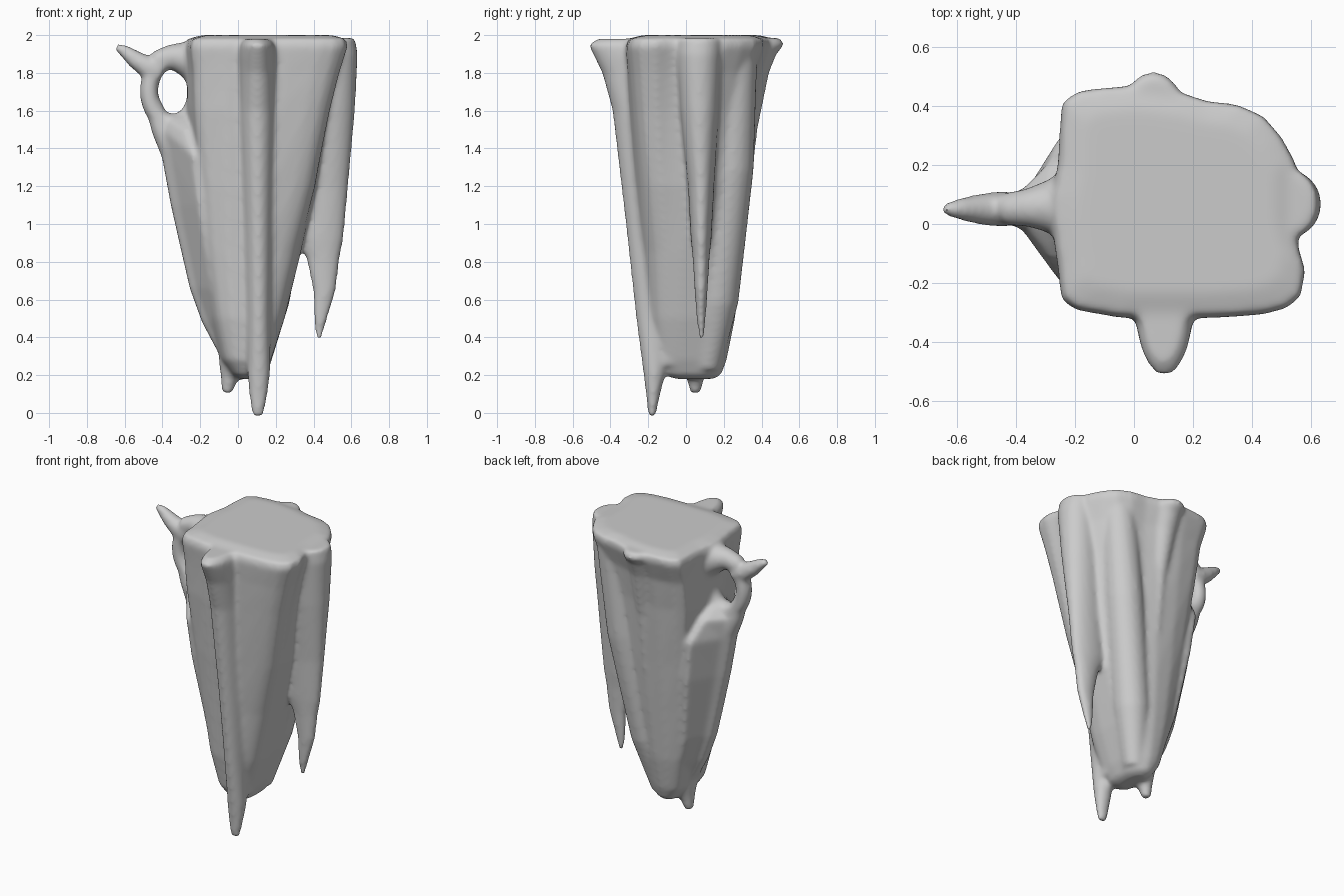
import bpy, bmesh, math
from mathutils import Vector

cube = bpy.data.objects.get("Cube")
if cube:
    bpy.data.objects.remove(cube, do_unlink=True)

stone = bpy.data.materials.new("pale_grey_stone")
stone.use_nodes = True
GREY = (0.6, 0.6, 0.6, 1)
stone.diffuse_color = GREY
stone.node_tree.nodes["Principled BSDF"].inputs["Base Color"].default_value = GREY

TAU = math.tau
parts = []


def loft(name, rings, closed=False):
    """Skin a list of equally long point rings; closed joins the last to the first."""
    bm = bmesh.new()
    loops = [[bm.verts.new(p) for p in ring] for ring in rings]
    n = len(loops[0])
    nexts = loops[1:] + loops[:1] if closed else loops[1:]
    for a, b in zip(loops, nexts):
        for i in range(n):
            j = (i + 1) % n
            bm.faces.new((a[i], a[j], b[j], b[i]))
    if not closed:
        bm.faces.new(loops[0][::-1])
        bm.faces.new(loops[-1])
    bmesh.ops.recalc_face_normals(bm, faces=bm.faces)
    mesh = bpy.data.meshes.new(name)
    bm.to_mesh(mesh)
    bm.free()
    obj = bpy.data.objects.new(name, mesh)
    bpy.context.collection.objects.link(obj)
    parts.append(obj)


def rib(name, stations, n=20):
    """Upright rib: horizontal ellipses given as (z, x0, x1, y0, y1)."""
    rings = []
    for z, x0, x1, y0, y1 in stations:
        rings.append([Vector(((x0 + x1) / 2 + (x1 - x0) / 2 * math.cos(TAU * i / n),
                              (y0 + y1) / 2 + (y1 - y0) / 2 * math.sin(TAU * i / n), z))
                      for i in range(n)])
    loft(name, rings)


def limb(name, path, n=16):
    """Round limb through (x, y, z, radius) stations."""
    pts = [Vector(p[:3]) for p in path]
    rings = []
    for i, p in enumerate(pts):
        d = pts[min(i + 1, len(pts) - 1)] - pts[max(i - 1, 0)]
        q = d.to_track_quat('Z', 'Y')
        rings.append([p + q @ Vector((path[i][3] * math.cos(TAU * k / n),
                                      path[i][3] * math.sin(TAU * k / n), 0))
                      for k in range(n)])
    loft(name, rings)


# Core: lobed top outline, shrinking and rounding off towards the bottom
outline = [(-.25, .42), (-.19, .46), (-.03, .475), (.16, .45), (.25, .42), (.35, .41),
           (.44, .37), (.5, .3), (.55, .21), (.55, 0), (.56, -.08), (.585, -.16),
           (.57, -.25), (.52, -.29), (.44, -.31), (.27, -.32), (-.05, -.32),
           (-.2, -.295), (-.25, -.26), (-.26, -.15), (-.28, 0), (-.28, .1), (-.26, .2)]
x_lo, x_hi = min(p[0] for p in outline), max(p[0] for p in outline)
y_lo, y_hi = min(p[1] for p in outline), max(p[1] for p in outline)
levels = [(2, -.19, .5, -.23, .39), (1.98, -.265, .575, -.305, .465),
          (1.94, -.28, .585, -.32, .47),
          (1.8, -.27, .545, -.31, .42), (1.6, -.27, .5, -.3, .39),
          (1.2, -.24, .43, -.27, .35), (.85, -.21, .345, -.24, .31),
          (.5, -.15, .255, -.21, .265), (.28, -.09, .18, -.17, .22),
          (.2, -.03, .14, -.12, .19), (.18, 0, .1, -.06, .15)]
rings = []
for z, x0, x1, y0, y1 in levels:
    soft = 0.7 * min(1, (2 - z) / 1.2)
    ring = []
    for px, py in outline:
        p = Vector((2 * (px - x_lo) / (x_hi - x_lo) - 1, 2 * (py - y_lo) / (y_hi - y_lo) - 1))
        p = p.lerp(p.normalized(), soft)
        ring.append(Vector(((x0 + x1) / 2 + p.x * (x1 - x0) / 2,
                            (y0 + y1) / 2 + p.y * (y1 - y0) / 2, z)))
    rings.append(ring)
loft("core", rings)

# Front pillar: long rib ending in the lowest tip, with a broad root behind it
rib("front_pillar", [
    (1.98, .03, .17, -.47, -.1), (1.95, .01, .195, -.52, -.1), (1.89, .005, .2, -.49, -.1),
    (1.8, .005, .2, -.445, -.1), (1.6, .005, .2, -.39, -.1), (1, .025, .19, -.32, -.03),
    (.5, .045, .175, -.265, -.07), (.2, .05, .17, -.225, -.11), (.08, .06, .155, -.21, -.14),
    (-.02, .075, .135, -.2, -.16)])
rib("pillar_root", [
    (1.98, -.03, .23, -.36, 0), (1.9, -.03, .235, -.37, 0), (1.6, -.02, .225, -.33, 0),
    (1, 0, .21, -.285, 0), (.5, .02, .18, -.23, 0), (.25, .04, .165, -.18, 0)])

# Side fang: rib that splits away from the core and hangs free
rib("side_fang", [
    (1.985, .4, .62, -.05, .19), (1.9, .4, .635, -.05, .185), (1.6, .36, .62, -.03, .175),
    (1.2, .32, .585, .01, .15), (.92, .3, .56, .025, .135), (.82, .36, .54, .035, .125),
    (.65, .395, .52, .045, .115), (.5, .4, .475, .055, .105), (.385, .412, .442, .07, .095)])

# Back lip: flare under the rim, fading into the core
rib("back_lip", [
    (1.985, -.03, .16, .25, .5), (1.95, -.04, .17, .25, .522), (1.9, -.03, .17, .25, .48),
    (1.8, -.02, .16, .25, .44), (1.5, .02, .14, .2, .38), (1.1, .04, .12, .15, .335)])

# Back corner: broad swelling down to the base
limb("back_corner_rib", [(.36, .27, 1.97, .11), (.28, .24, 1.3, .12), (.16, .165, .6, .115),
                         (.09, .11, .24, .075)])

# Left flank: wedge with a thin outer edge, pinched where it meets the ring
flank = []
for z, edge, pinch in [(1.57, -.45, .25), (1.5, -.445, .6), (1.37, -.405, .95), (1.1, -.355, 1),
                       (.9, -.31, 1), (.66, -.255, 1), (.48, -.19, 1), (.32, -.105, 1)]:
    w = min(1, .35 + .5 * z)
    side = [(0, .035), (.05 * w, .085 * w), (.16 * w, .27 * w), (.36 * w, .25 * w)]
    flank.append([Vector((edge + dx, .05 - dy * pinch, z)) for dx, dy in side] +
                 [Vector((edge + dx, .05 + dy * pinch, z)) for dx, dy in side[::-1]])
loft("left_flank", flank)

# Ring around the opening
hole = Vector((-.345, .05, 1.702))
ring_loops = []
for i in range(32):
    a = TAU * i / 32
    out = Vector((math.cos(a), 0, math.sin(a)))
    mid = hole + Vector((.126 * out.x, 0, .168 * out.z))
    ring_loops.append([mid + out * (.05 * math.cos(TAU * k / 14))
                       + Vector((0, .056 * math.sin(TAU * k / 14), 0)) for k in range(14)])
loft("opening_ring", ring_loops, closed=True)

# Horn, lower strut and flared bridge tie the ring to the body
limb("horn", [(-.4, .05, 1.8, .06), (-.48, .05, 1.83, .06), (-.55, .05, 1.875, .048),
              (-.6, .05, 1.915, .035), (-.645, .05, 1.94, .02)])
limb("lower_strut", [(-.34, .05, 1.38, .07), (-.4, .05, 1.5, .06), (-.455, .05, 1.65, .045)])
limb("upper_bridge", [(-.44, .05, 1.86, .055), (-.36, .055, 1.885, .066),
                      (-.28, .06, 1.875, .095), (-.2, .06, 1.85, .14)])

# Small bottom nub
limb("bottom_nub", [(0, .05, .42, .1), (-.02, .05, .27, .085), (-.045, .05, .19, .05),
                    (-.06, .05, .105, .028)])

# Fuse all parts into one smooth surface
bpy.ops.object.select_all(action='DESELECT')
for o in parts:
    o.select_set(True)
body = parts[0]
bpy.context.view_layer.objects.active = body
bpy.ops.object.join()
body.name = "stone_body"
remesh = body.modifiers.new("fuse", 'REMESH')
remesh.mode = 'VOXEL'
remesh.voxel_size = 0.012
smooth = body.modifiers.new("soften", 'SMOOTH')
smooth.factor = 0.5
smooth.iterations = 18
for m in ("fuse", "soften"):
    bpy.ops.object.modifier_apply(modifier=m)
body.data.materials.clear()
body.data.materials.append(stone)
bpy.ops.object.shade_smooth_by_angle(angle=math.radians(60))
